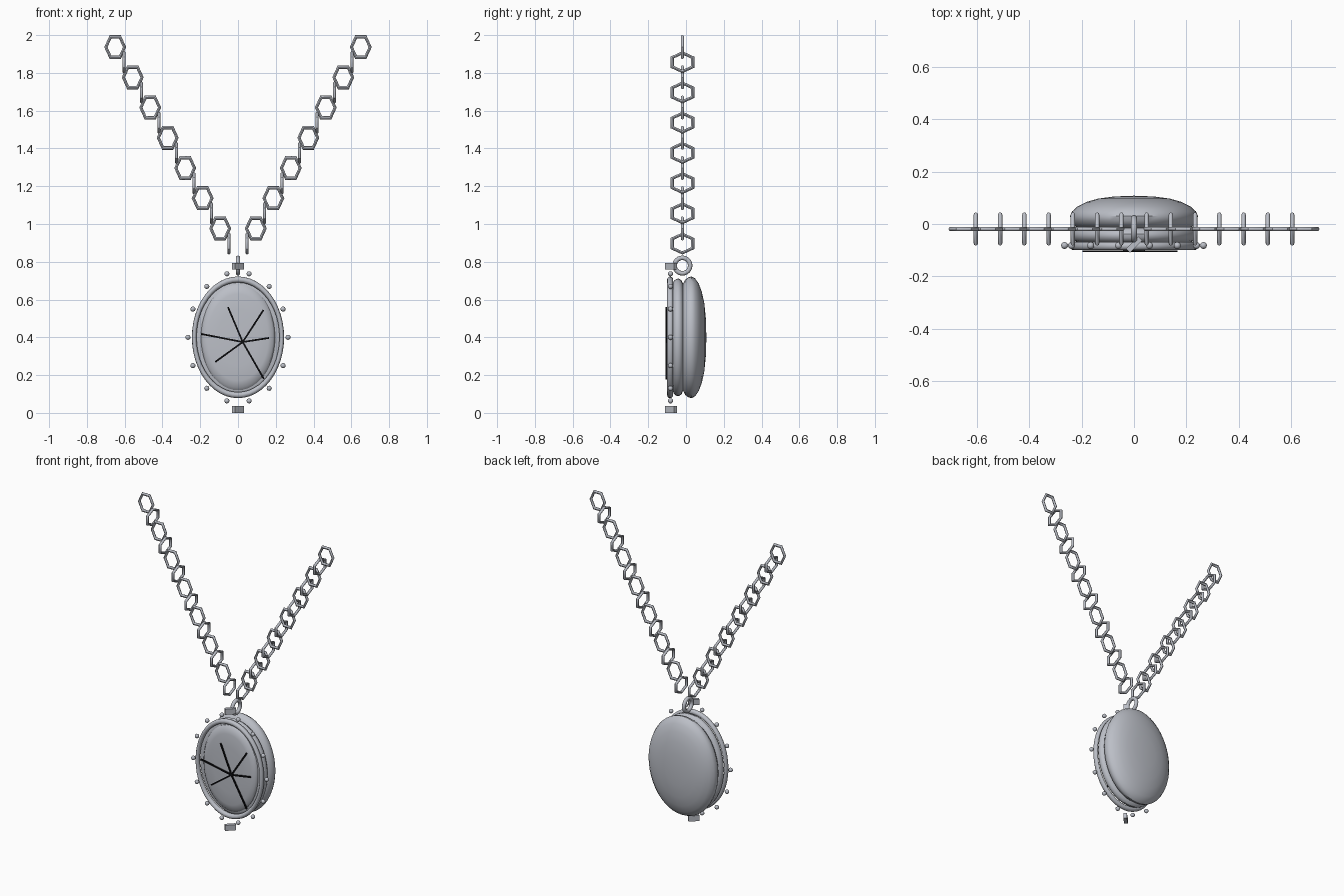
import bpy, bmesh, math

if "Cube" in bpy.data.objects:
    bpy.data.objects.remove(bpy.data.objects["Cube"])

CZ = 0.40          # height of locket centre
CHAIN_Y = -0.019


def material(name, rgb):
    m = bpy.data.materials.new(name)
    m.diffuse_color = (*rgb, 1)
    m.use_nodes = True
    m.node_tree.nodes["Principled BSDF"].inputs["Base Color"].default_value = m.diffuse_color
    return m


silver = material("aged silver", (0.50, 0.52, 0.57))
black = material("black crack", (0.004, 0.004, 0.005))


def finish(name, mat, smooth=None):
    ob = bpy.context.object
    ob.name = name
    ob.data.materials.append(mat)
    if smooth:
        bpy.ops.object.shade_smooth_by_angle(angle=math.radians(smooth))
    return ob


def lathe(name, profile, ratio, segs=48):
    """Oval solid: profile of (vertical radius, y), squeezed in x by ratio."""
    bm = bmesh.new()
    rings = []
    for r, y in profile:
        if r == 0:
            rings.append([bm.verts.new((0, y, 0))] * segs)
        else:
            rings.append([bm.verts.new((r * ratio * math.cos(a), y, r * math.sin(a)))
                          for a in (2 * math.pi * i / segs for i in range(segs))])
    for a, b in zip(rings, rings[1:]):
        for i in range(segs):
            j = (i + 1) % segs
            bm.faces.new(list(dict.fromkeys((a[i], a[j], b[j], b[i]))))
    bmesh.ops.recalc_face_normals(bm, faces=bm.faces)
    me = bpy.data.meshes.new(name)
    bm.to_mesh(me)
    bm.free()
    ob = bpy.data.objects.new(name, me)
    ob.location = (0, 0, CZ)
    bpy.context.collection.objects.link(ob)
    bpy.ops.object.select_all(action='DESELECT')
    bpy.context.view_layer.objects.active = ob
    ob.select_set(True)
    return finish(name, silver, 40)


# Domed back shell
lathe("back_shell", [(0, 0.108), (0.10, 0.105), (0.18, 0.097), (0.24, 0.084), (0.285, 0.067),
                     (0.312, 0.048), (0.322, 0.03), (0.318, 0.013), (0.305, -0.004),
                     (0.28, -0.017), (0, -0.024)], 0.758)

# Slimmer front shell
lathe("front_shell", [(0, -0.01), (0.28, -0.014), (0.302, -0.024), (0.311, -0.038),
                      (0.309, -0.052), (0.298, -0.065), (0.28, -0.071), (0, -0.074)], 0.765)

# Face plate inside the bezel
lathe("face_plate", [(0, -0.101), (0.15, -0.099), (0.23, -0.095), (0.265, -0.088),
                     (0.28, -0.075), (0.28, -0.06), (0, -0.06)], 0.70)

# Oval bezel ring
bpy.ops.mesh.primitive_torus_add(major_segments=48, minor_segments=12, major_radius=0.306,
                                 minor_radius=0.016, location=(0, -0.084, CZ),
                                 rotation=(math.pi / 2, 0, 0))
bpy.context.object.scale = (0.757, 1, 1)
finish("bezel_ring", silver, 60)

# Beads around the bezel
for i in range(14):
    a = 2 * math.pi * i / 14
    bpy.ops.mesh.primitive_uv_sphere_add(segments=12, ring_count=8, radius=0.0135,
        location=(0.265 * math.cos(a), -0.082, CZ + 0.345 * math.sin(a)))
    finish(f"bead_{i}", silver, 60)

# Cracks radiating over the face
cx, cz = 0.025, 0.375
for i, (x, z) in enumerate([(-0.053, 0.56), (0.135, 0.545), (-0.195, 0.418),
                            (0.165, 0.397), (-0.12, 0.27), (0.137, 0.18)]):
    dx, dz = x - cx, z - cz
    bpy.ops.mesh.primitive_cube_add(size=1, location=((x + cx) / 2, -0.104, (z + cz) / 2),
                                    rotation=(0, -math.atan2(dz, dx), 0))
    bpy.context.object.scale = (math.hypot(dx, dz), 0.007, 0.009)
    finish(f"crack_{i}", black)

# Diagonal hinge and clasp blocks
for name, z in (("hinge_block", 0.776), ("clasp_block", 0.018)):
    bpy.ops.mesh.primitive_cube_add(size=1, location=(0, -0.079, z),
                                    rotation=(0, 0, math.pi / 4))
    bpy.context.object.scale = (0.066, 0.022, 0.036)
    finish(name, silver)

# Hanging ring
bpy.ops.mesh.primitive_torus_add(major_segments=24, minor_segments=10, major_radius=0.041,
                                 minor_radius=0.012, location=(0, CHAIN_Y, 0.78),
                                 rotation=(0, -math.pi / 2, 0))
finish("hanging_ring", silver, 60)

# Two chain strands of hexagonal links, alternately turned
for side, label in ((-1, "left"), (1, "right")):
    for i in range(14):
        turn = (math.pi / 2, 0, 0) if i % 2 == 0 else (0, -math.pi / 2, 0)
        bpy.ops.mesh.primitive_torus_add(major_segments=6, minor_segments=8,
            major_radius=0.0495, minor_radius=0.0085, rotation=turn,
            location=(side * (0.65 - 0.0463 * i), CHAIN_Y, 1.9365 - 0.08 * i))
        bpy.context.object.scale = (1, 1.264, 1)
        finish(f"{label}_chain_link_{i}", silver, 50)
